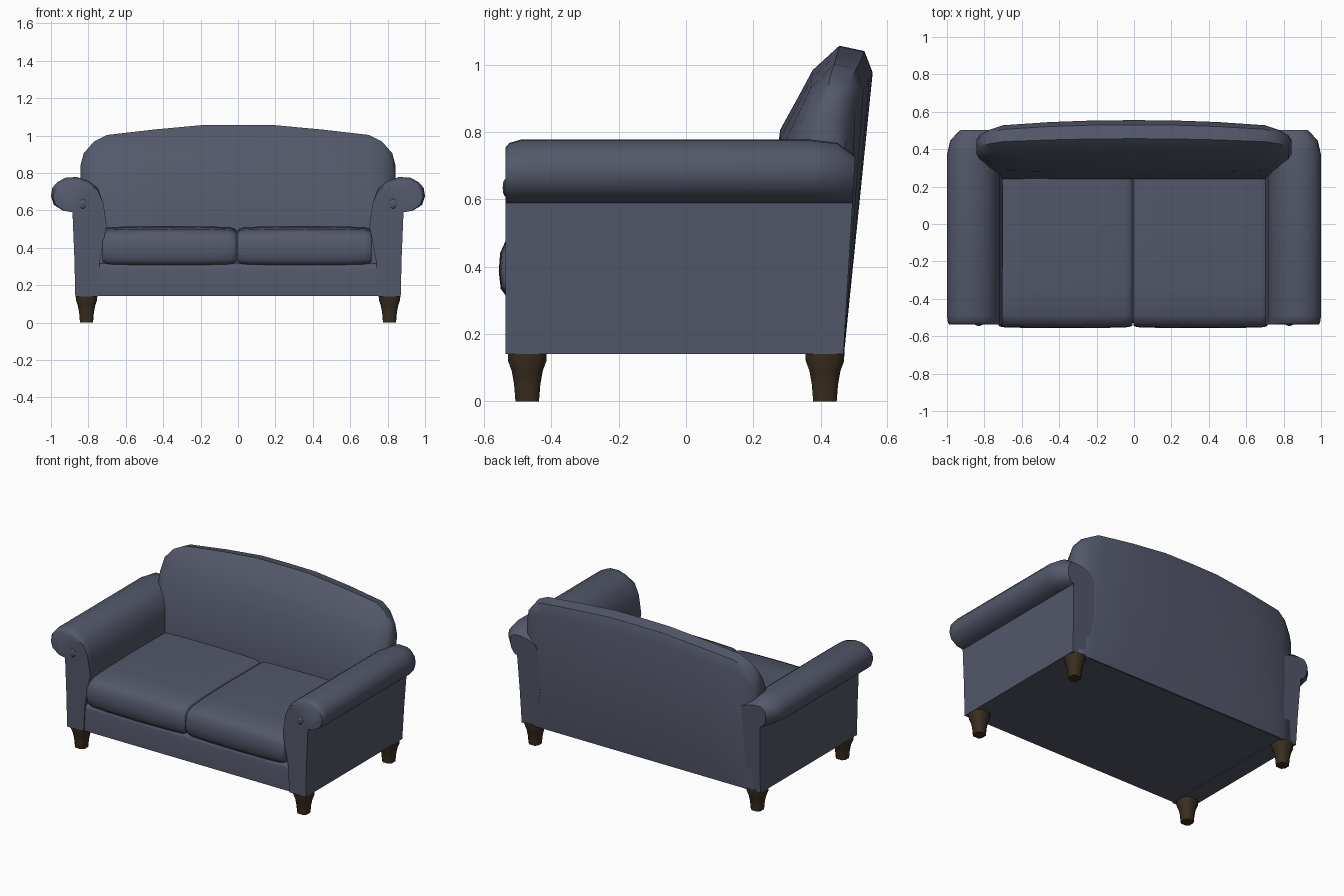
import bpy, bmesh, math
from mathutils import Vector

if "Cube" in bpy.data.objects:
    bpy.data.objects.remove(bpy.data.objects["Cube"], do_unlink=True)


def material(name, rgb):
    mat = bpy.data.materials.new(name)
    mat.use_nodes = True
    color = (*rgb, 1)
    mat.diffuse_color = color
    mat.node_tree.nodes["Principled BSDF"].inputs["Base Color"].default_value = color
    return mat


fabric = material("slate blue fabric", (0.087, 0.097, 0.142))
wood = material("dark brown wood", (0.042, 0.028, 0.014))


def finish(name, bm, mat, angle=45):
    bmesh.ops.recalc_face_normals(bm, faces=bm.faces)
    mesh = bpy.data.meshes.new(name)
    bm.to_mesh(mesh)
    bm.free()
    mesh.materials.append(mat)
    mesh.shade_smooth()
    mesh.set_sharp_from_angle(angle=math.radians(angle))
    obj = bpy.data.objects.new(name, mesh)
    bpy.context.collection.objects.link(obj)
    return obj


def loft(name, rings, mat, angle=45):
    """Skin a list of equal-length point rings and cap both ends."""
    bm = bmesh.new()
    loops = [[bm.verts.new(p) for p in ring] for ring in rings]
    for a, b in zip(loops, loops[1:]):
        for i in range(len(a)):
            j = (i + 1) % len(a)
            bm.faces.new((a[i], a[j], b[j], b[i]))
    bm.faces.new(loops[0])
    bm.faces.new(loops[-1])
    return finish(name, bm, mat, angle)


def lerp(a, b, t):
    return a + (b - a) * t


# Base with the front rail
bm = bmesh.new()
bmesh.ops.create_cube(bm, size=1)
for v in bm.verts:
    v.co = Vector((v.co.x * 1.72, v.co.y * 0.99 - 0.035, v.co.z * 0.175 + 0.23))
front_edges = [e for e in bm.edges if all(v.co.y < -0.5 and v.co.z > 0.3 for v in e.verts)]
bmesh.ops.bevel(bm, geom=front_edges, offset=0.03, segments=3, affect='EDGES', profile=0.5)
finish("seat_base", bm, fabric)

# Rolled arms: one scroll profile carried from front to back
arm_profile = [
    (0.87, 0.14), (0.875, 0.35), (0.885, 0.59), (0.935, 0.598), (0.985, 0.63),
    (1.0, 0.675), (0.993, 0.72), (0.965, 0.752), (0.92, 0.775), (0.86, 0.778),
    (0.80, 0.758), (0.75, 0.72), (0.72, 0.64), (0.702, 0.52), (0.74, 0.32), (0.75, 0.14)]


def arm_ring(side, y, roll=1.0, drop=0.0, lean=0.0):
    ring = []
    for x, z in arm_profile:
        if x > 0.886:
            x = lerp(0.886, x, roll)
        if z > 0.66:
            z -= drop * (z - 0.66) / 0.12
        ring.append((side * x, y + lean * (z - 0.14), z))
    return ring


for side, label in ((1, "left"), (-1, "right")):
    loft(label + "_arm", [
        arm_ring(side, -0.537, 0.9, 0.025),
        arm_ring(side, -0.525, 0.96, 0.010),
        arm_ring(side, -0.49),
        arm_ring(side, 0.37),
        arm_ring(side, 0.425, 0.85, 0.01, 0.04),
        arm_ring(side, 0.468, 0.4, 0.05, 0.06)], fabric)

    # Gathered button at the centre of each scroll
    bm = bmesh.new()
    bmesh.ops.create_uvsphere(bm, u_segments=10, v_segments=6, radius=0.02)
    for v in bm.verts:
        v.co = Vector((side * 0.83 + v.co.x, -0.537 + v.co.y * 0.4, 0.635 + v.co.z * 1.3))
    finish(label + "_arm_button", bm, fabric)

# Arched backrest: yz sections along x, shrinking toward the shoulders
half = [(0.0, 1.057, 0.28, 0.555), (0.2, 1.055, 0.28, 0.554), (0.45, 1.032, 0.28, 0.545),
        (0.70, 1.003, 0.285, 0.528), (0.77, 0.968, 0.295, 0.505),
        (0.825, 0.905, 0.31, 0.475), (0.842, 0.84, 0.335, 0.45)]
stations = [(-x, *rest) for x, *rest in reversed(half[1:])] + half


def back_ring(x, top, front, rear):
    section = [(1.0, 0.08), (0.91, 0.016), (0.64, 0.0), (0.35, 0.073), (0.19, 0.155), (0.0, 0.25)]
    foot = min(0.47, rear)
    ring = [(x, foot, 0.142)]
    ring += [(x, lerp(front, rear, f), top - d) for f, d in section]
    ring += [(x, 0.24, 0.5), (x, 0.24, 0.2)]
    return ring


loft("backrest", [back_ring(*s) for s in stations], fabric)

# Two plump seat cushions
cushion_section = [
    (-0.53, 0.308), (-0.55, 0.335), (-0.556, 0.385), (-0.552, 0.44), (-0.535, 0.478),
    (-0.49, 0.5), (-0.35, 0.51), (-0.1, 0.515), (0.26, 0.512), (0.26, 0.308)]
cushion_steps = [(0.0, 0.80), (0.012, 0.89), (0.05, 0.955), (0.2, 0.99), (0.5, 1.01),
                 (0.8, 0.99), (0.95, 0.955), (0.988, 0.89), (1.0, 0.80)]
for label, x0, x1 in (("right", -0.725, -0.009), ("left", -0.003, 0.715)):
    rings = []
    for t, s in cushion_steps:
        depth = lerp(1, s, 0.15)
        rings.append([(lerp(x0, x1, t), -0.1 + (y + 0.1) * depth, 0.40 + (z - 0.40) * s)
                      for y, z in cushion_section])
    loft(label + "_seat_cushion", rings, fabric, 55)

# Tapered wooden legs with chamfered corners
leg_steps = [(0.0, 0.035), (0.05, 0.039), (0.09, 0.046), (0.12, 0.057), (0.15, 0.058)]
for side, label in ((1, "left"), (-1, "right")):
    for end, cy in (("front", -0.472), ("rear", 0.413)):
        rings = []
        for z, r in leg_steps:
            c = r * 0.55
            corners = [(r, -c), (r, c), (c, r), (-c, r), (-r, c), (-r, -c), (-c, -r), (c, -r)]
            rings.append([(side * 0.81 + x, cy + y, z) for x, y in corners])
        loft(f"{end}_{label}_leg", rings, wood)
